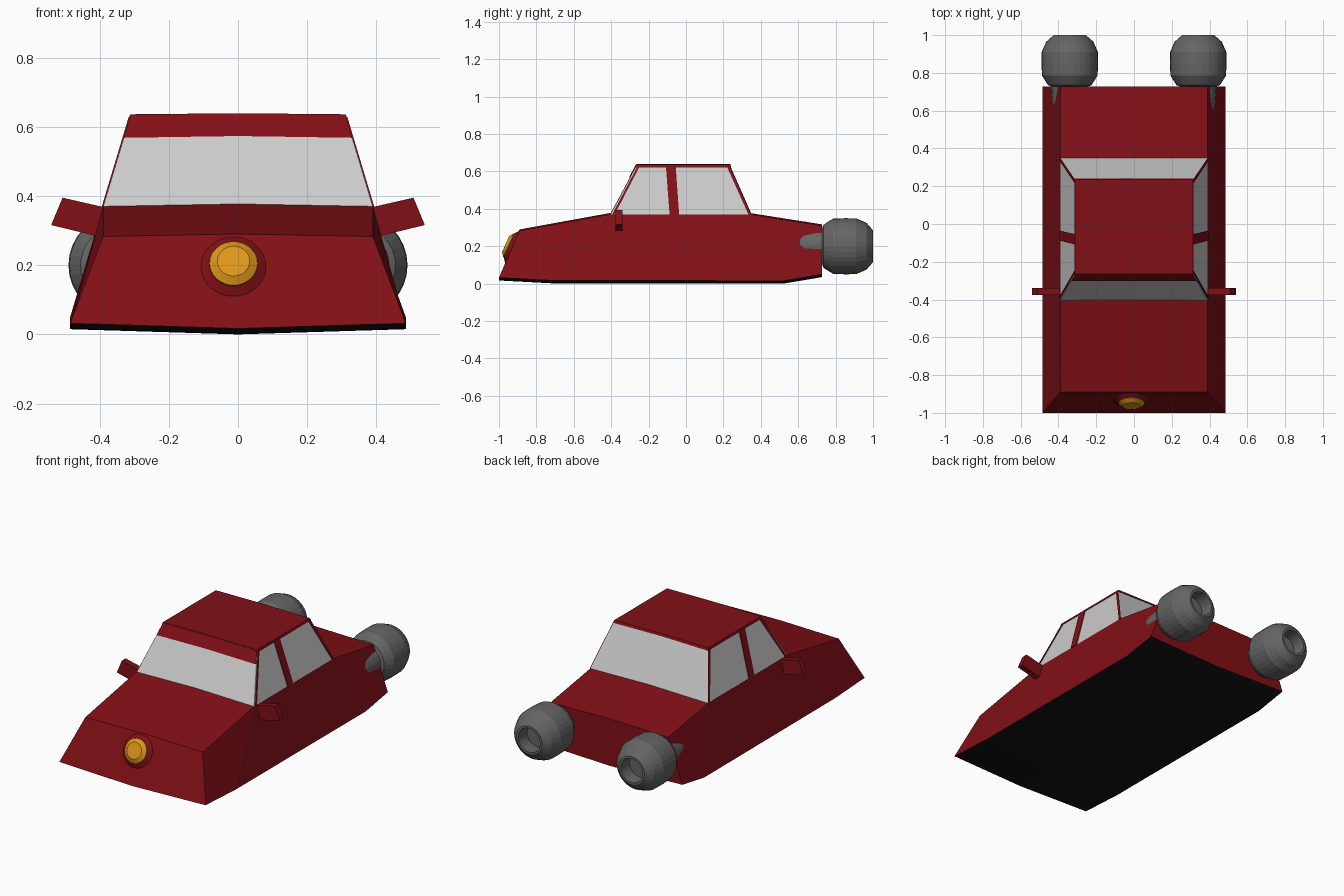
import bpy, bmesh, math
from mathutils import Vector, Matrix

if "Cube" in bpy.data.objects:
    bpy.data.objects.remove(bpy.data.objects["Cube"])


def material(name, rgb):
    m = bpy.data.materials.new(name)
    m.diffuse_color = (*rgb, 1)
    m.use_nodes = True
    m.node_tree.nodes["Principled BSDF"].inputs["Base Color"].default_value = m.diffuse_color
    return m


RED = material("red_paint", (0.22, 0.005, 0.008))
BLACK = material("black_underside", (0.006, 0.006, 0.006))
GLASS = material("window_glass", (0.55, 0.55, 0.55))
METAL = material("dark_metal", (0.13, 0.13, 0.13))
AMBER = material("amber", (0.72, 0.31, 0.01))


def finish(name, bm, *mats):
    bmesh.ops.recalc_face_normals(bm, faces=bm.faces)
    me = bpy.data.meshes.new(name)
    bm.to_mesh(me)
    bm.free()
    for m in mats:
        me.materials.append(m)
    ob = bpy.data.objects.new(name, me)
    bpy.context.collection.objects.link(ob)
    return ob


def loft(rings):
    """Skin closed rings of points and cap both ends."""
    bm = bmesh.new()
    rows = [[bm.verts.new(p) for p in r] for r in rings]
    n = len(rows[0])
    for a, b in zip(rows, rows[1:]):
        for i in range(n):
            j = (i + 1) % n
            bm.faces.new((a[i], a[j], b[j], b[i]))
    bm.faces.new(rows[0])
    bm.faces.new(rows[-1])
    return bm


def lathe(name, profile, place, mat, sides=32):
    """Revolve (radius, height) pairs about local z, then place."""
    rings = [[place @ Vector((r * math.cos(2 * math.pi * i / sides),
                              r * math.sin(2 * math.pi * i / sides), h))
              for i in range(sides)] for r, h in profile]
    return finish(name, loft(rings), mat)


# Wedge-shaped hull with a shallow V bottom
def hull_ring(yt, zt, yb, zb):
    return [(0.39, yt, zt), (0, yt, zt + 0.007), (-0.39, yt, zt),
            (-0.485, yb, zb), (0, yb, zb - 0.015), (0.485, yb, zb)]


bm = loft([hull_ring(-0.89, 0.283, -1.0, 0.032),
           hull_ring(-0.41, 0.37, -0.72, 0.017),
           hull_ring(0.345, 0.37, 0.52, 0.015),
           hull_ring(0.727, 0.31, 0.727, 0.05)])
bm.normal_update()
body = finish("body", bm, RED, BLACK)
for f in body.data.polygons:
    if f.normal.z < -0.7:
        f.material_index = 1


# Glass cabin
def cabin_ring(x, y0, y1, z, crown=0.005):
    return [(x, y0, z), (x, y1, z), (0, y1, z + crown),
            (-x, y1, z), (-x, y0, z), (0, y0, z + crown)]


XB, Y0B, Y1B, ZB = 0.39, -0.405, 0.35, 0.368
XT, Y0T, Y1T, ZT = 0.312, -0.265, 0.235, 0.628
finish("cabin_glass", loft([cabin_ring(XB, Y0B, Y1B, ZB),
                            cabin_ring(XT, Y0T, Y1T, ZT)]), GLASS)

# Roof panel
finish("roof", loft([cabin_ring(XT + 0.004, Y0T - 0.006, Y1T + 0.006, 0.622),
                     cabin_ring(XT, Y0T, Y1T, 0.636, 0.003)]), RED)


# Visor strip above the windshield
def visor_ring(v, out):
    x, y, z = (b + (t - b) * v for b, t in ((XB, XT), (Y0B, Y0T), (ZB, ZT)))
    y -= out
    return [(x, y, z), (0, y, z + 0.005), (-x, y, z),
            (-x, y + 0.02, z), (0, y + 0.02, z + 0.005), (x, y + 0.02, z)]


finish("windshield_visor", loft([visor_ring(0.77, 0.005),
                                 visor_ring(1.01, 0.005)]), RED)


# Window pillars on both sides: (bottom start, end, top start, end)
def side_point(u, v, out, s):
    y = (Y0B + (Y1B - Y0B) * u) * (1 - v) + (Y0T + (Y1T - Y0T) * u) * v
    return (s * (XB + (XT - XB) * v + out), y, ZB + (ZT - ZB) * v)


PILLARS = {"front_pillar": (0.012, 0.03, 0.012, 0.035),
           "door_pillar": (0.42, 0.488, 0.315, 0.42),
           "rear_pillar": (0.98, 1.0, 0.965, 1.0)}
for side, s in (("left", -1), ("right", 1)):
    for name, (b0, b1, t0, t1) in PILLARS.items():
        rings = [[side_point(u0, v, 0.004, s), side_point(u1, v, 0.004, s),
                  side_point(u1, v, -0.008, s), side_point(u0, v, -0.008, s)]
                 for v, u0, u1 in ((0, b0, b1), (1, t0, t1))]
        finish(f"{side}_{name}", loft(rings), RED)

    # Wing mirror
    outline = ((0.385, 0.367), (0.507, 0.395), (0.54, 0.316), (0.40, 0.282))
    finish(f"{side}_mirror", loft([[(s * x, y, z) for x, z in outline]
                                   for y in (-0.377, -0.34)]), RED)

    # Thruster with a hollow nozzle and a neck sunk into the hull
    place = Matrix.Translation((s * 0.34, 0, 0.2)) @ Matrix.Rotation(-math.pi / 2, 4, 'X')
    lathe(f"{side}_thruster",
          [(0.06, 0.55), (0.085, 0.61), (0.09, 0.63), (0.097, 0.728), (0.115, 0.735),
           (0.147, 0.785), (0.15, 0.85), (0.149, 0.91), (0.125, 0.965),
           (0.085, 1.0), (0.072, 1.0), (0.07, 0.92)], place, METAL)

# Single headlamp on the sloping nose
normal = Vector((0, -0.251, 0.11)).normalized()
place = Matrix.Translation((-0.013, -0.926, 0.195)) @ normal.to_track_quat('Z', 'Y').to_matrix().to_4x4()
lathe("headlamp_rim", [(0.094, -0.01), (0.094, 0.004), (0.07, 0.022), (0.05, 0.022)], place, RED)
lathe("headlamp_lens", [(0.069, 0.0), (0.069, 0.026), (0.047, 0.042)], place, AMBER)
